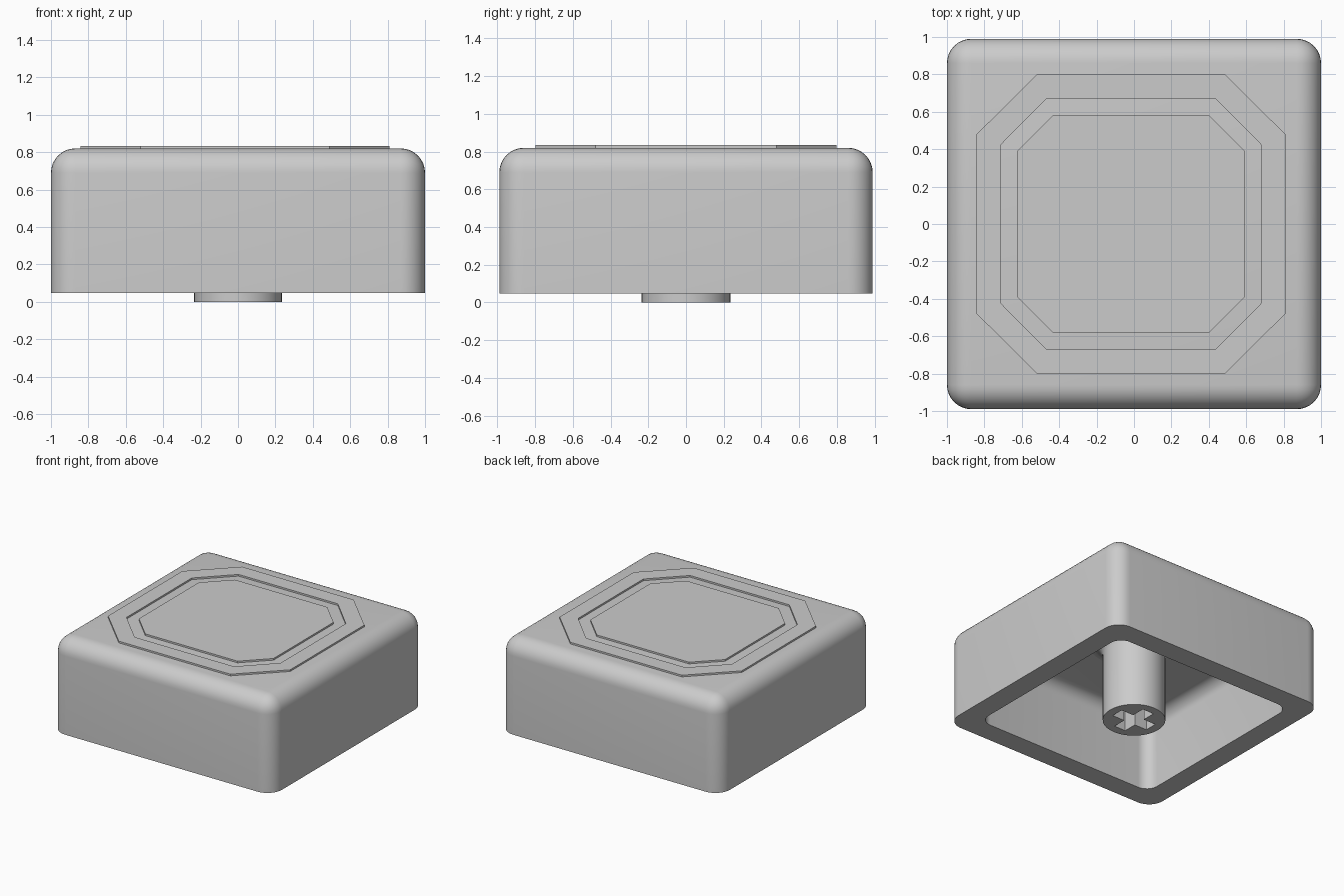
import bpy, bmesh
from math import pi, sin, cos, radians
from mathutils import Vector

if "Cube" in bpy.data.objects:
    bpy.data.objects.remove(bpy.data.objects["Cube"])

grey = bpy.data.materials.new("light grey plastic")
grey.use_nodes = True
grey.diffuse_color = (0.6, 0.6, 0.6, 1)
grey.node_tree.nodes["Principled BSDF"].inputs["Base Color"].default_value = (0.6, 0.6, 0.6, 1)


def finish(name, bm):
    bmesh.ops.recalc_face_normals(bm, faces=bm.faces)
    mesh = bpy.data.meshes.new(name)
    bm.to_mesh(mesh)
    bm.free()
    mesh.materials.append(grey)
    obj = bpy.data.objects.new(name, mesh)
    bpy.context.collection.objects.link(obj)
    return obj


def rounded_box(name, hx, hy, z0, z1, radius):
    """Box with rounded upright and top edges and a sharp bottom edge."""
    bm = bmesh.new()
    bmesh.ops.create_cube(bm, size=2)
    for v in bm.verts:
        v.co = Vector((v.co.x * hx, v.co.y * hy, z1 if v.co.z > 0 else z0))
    edges = [e for e in bm.edges if any(v.co.z > z0 + 0.01 for v in e.verts)]
    bmesh.ops.bevel(bm, geom=edges, offset=radius, segments=8, profile=0.5,
                    affect='EDGES', clamp_overlap=True)
    return finish(name, bm)


def prism(name, outline, z0, z1):
    bm = bmesh.new()
    face = bm.faces.new([bm.verts.new((x, y, z0)) for x, y in outline])
    top = bmesh.ops.extrude_face_region(bm, geom=[face])["geom"]
    bmesh.ops.translate(bm, vec=(0, 0, z1 - z0),
                        verts=[g for g in top if isinstance(g, bmesh.types.BMVert)])
    return finish(name, bm)


def octagon(hx, hy, cx, cy):
    """Rectangle with cut corners; cx, cy are the half lengths of the straight sides."""
    off = -0.016
    quarter = [(hx, cy), (cx, hy)]
    pts = quarter + [(-x, y) for x, y in reversed(quarter)]
    pts += [(-x, -y) for x, y in quarter] + [(x, -y) for x, y in reversed(quarter)]
    return [(x + off, y) for x, y in pts]


def cut(obj, cutter):
    mod = obj.modifiers.new("cut", 'BOOLEAN')
    mod.operation = 'DIFFERENCE'
    mod.solver = 'EXACT'
    mod.object = cutter
    bpy.context.view_layer.objects.active = obj
    bpy.ops.object.modifier_apply(modifier=mod.name)
    bpy.data.objects.remove(cutter)


def smooth(obj):
    bpy.ops.object.select_all(action='DESELECT')
    obj.select_set(True)
    bpy.context.view_layer.objects.active = obj
    bpy.ops.object.shade_smooth_by_angle(angle=radians(30))


# Hollow cap shell
BASE, TOP, ROOF = 0.047, 0.82, 0.65
shell = rounded_box("cap_shell", 1.0, 0.99, BASE, TOP, 0.13)
cut(shell, rounded_box("cavity_cutter", 0.825, 0.815, BASE - 0.1, ROOF, 0.1))
smooth(shell)

# Round stem with a fillet where it meets the roof
R, F = 0.235, 0.1
profile = [(0, 0), (R, 0)]
profile += [(R + F - F * cos(a), ROOF - F + F * sin(a))
            for a in (i * pi / 12 for i in range(7))]
profile += [(R + F, ROOF + 0.03), (0, ROOF + 0.03)]
bm = bmesh.new()
verts = [bm.verts.new((r, 0, z)) for r, z in profile]
edges = [bm.edges.new(pair) for pair in zip(verts, verts[1:])]
bmesh.ops.spin(bm, geom=verts + edges, cent=(0, 0, 0), axis=(0, 0, 1),
               angle=2 * pi, steps=48)
bmesh.ops.remove_doubles(bm, verts=bm.verts, dist=0.0005)
stem = finish("stem", bm)

# Cross-shaped socket in the stem
L, W = 0.165, 0.052
arm = [(L, -W), (L, W), (W, W)]
cross = []
for turn in range(4):
    cross += arm
    arm = [(-y, x) for x, y in arm]
cut(stem, prism("socket_cutter", cross, -0.1, 0.45))
smooth(stem)

# Raised frame and centre plate on top
frame = prism("top_frame", octagon(0.825, 0.798, 0.505, 0.48), TOP - 0.01, 0.834)
cut(frame, prism("frame_cutter", octagon(0.698, 0.672, 0.45, 0.422), TOP - 0.1, TOP + 0.1))
prism("top_plate", octagon(0.61, 0.58, 0.418, 0.388), TOP - 0.01, 0.834)
